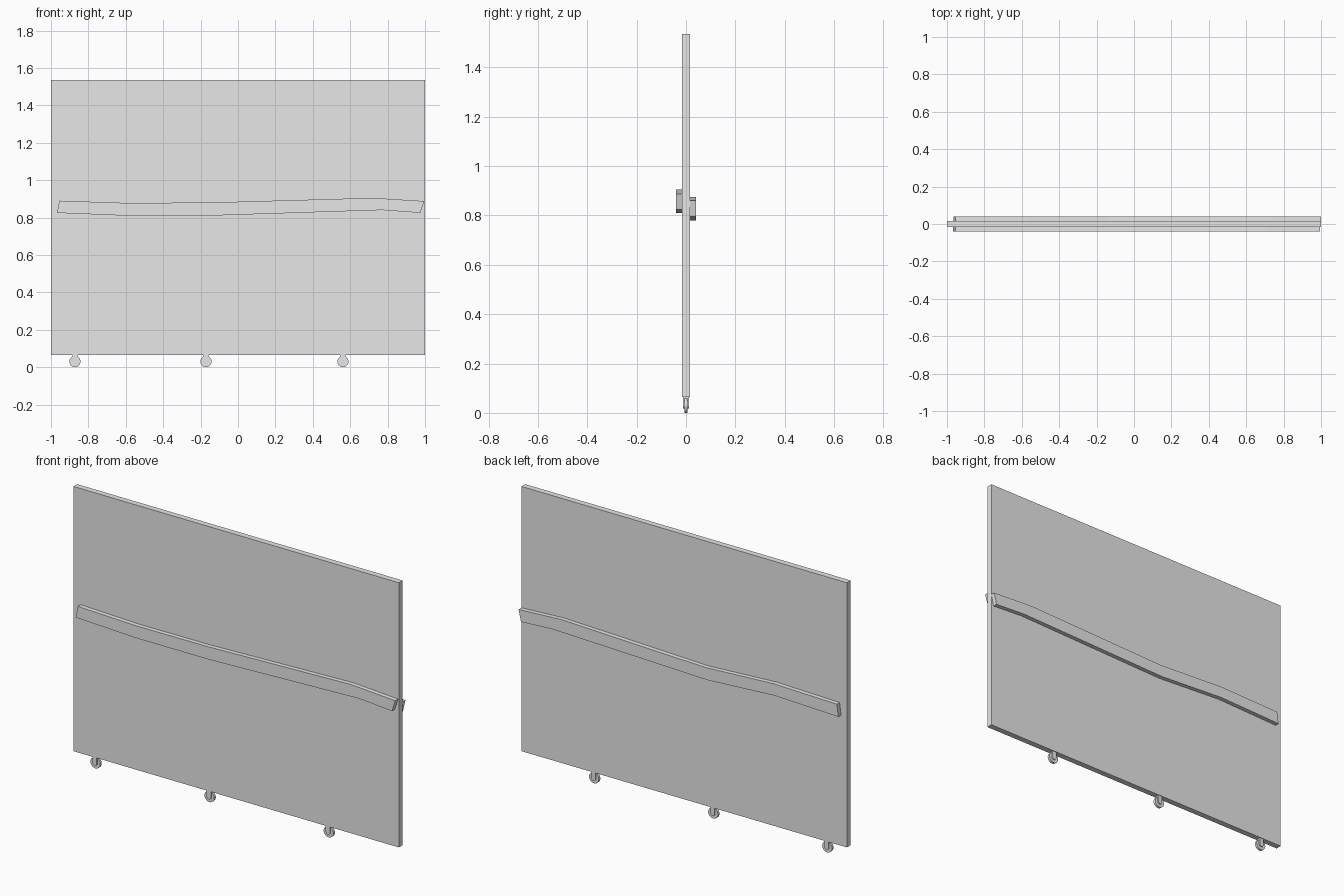
import bpy, bmesh, math
from mathutils import Matrix

cube = bpy.data.objects.get("Cube")
if cube:
    bpy.data.objects.remove(cube, do_unlink=True)

grey = bpy.data.materials.new("light_grey")
grey.use_nodes = True
colour = (0.8, 0.8, 0.8, 1)
grey.diffuse_color = colour
grey.node_tree.nodes["Principled BSDF"].inputs["Base Color"].default_value = colour


def finish(name, bm):
    bmesh.ops.recalc_face_normals(bm, faces=bm.faces)
    mesh = bpy.data.meshes.new(name)
    bm.to_mesh(mesh)
    bm.free()
    mesh.materials.append(grey)
    obj = bpy.data.objects.new(name, mesh)
    bpy.context.collection.objects.link(obj)
    return obj


def box(name, size, centre):
    bm = bmesh.new()
    bmesh.ops.create_cube(bm, size=1, matrix=Matrix.Translation(centre) @ Matrix.Diagonal((*size, 1)))
    return finish(name, bm)


def rail(name, top, bottom, y0, y1):
    # Strip of quads between two edge lines, extruded in y
    bm = bmesh.new()
    upper = [bm.verts.new((x, y0, z)) for x, z in top]
    lower = [bm.verts.new((x, y0, z)) for x, z in bottom]
    bm.faces.new(upper + lower[::-1])
    out = bmesh.ops.extrude_face_region(bm, geom=bm.faces[:])
    moved = [g for g in out["geom"] if isinstance(g, bmesh.types.BMVert)]
    bmesh.ops.translate(bm, verts=moved, vec=(0, y1 - y0, 0))
    return finish(name, bm)


def disc(name, radius, depth, centre):
    bm = bmesh.new()
    turn = Matrix.Translation(centre) @ Matrix.Rotation(math.pi / 2, 4, "X")
    bmesh.ops.create_cone(bm, cap_ends=True, segments=24, radius1=radius,
                          radius2=radius, depth=depth, matrix=turn)
    obj = finish(name, bm)
    bpy.ops.object.select_all(action="DESELECT")
    obj.select_set(True)
    bpy.context.view_layer.objects.active = obj
    bpy.ops.object.shade_smooth_by_angle()
    return obj


# Main board
box("board", (2, 0.033, 1.47), (0, 0, 0.8))

# Wavy rails on both faces
rail("front_rail",
     [(-0.955, 0.89), (-0.6, 0.878), (-0.16, 0.88), (0.72, 0.905), (0.995, 0.888)],
     [(-0.968, 0.825), (-0.6, 0.81), (-0.15, 0.81), (0.77, 0.84), (0.975, 0.825)],
     -0.016, -0.041)
rail("back_rail",
     [(-0.955, 0.858), (-0.57, 0.868), (-0.15, 0.846), (0.74, 0.875), (1.0, 0.861)],
     [(-0.965, 0.79), (-0.57, 0.803), (-0.16, 0.779), (0.79, 0.807), (0.985, 0.796)],
     0.016, 0.041)

# Casters: wheel between two fork cheeks with a bridge above
for i, x in enumerate((-0.872, -0.171, 0.561), 1):
    disc(f"wheel_{i}", 0.03, 0.014, (x, 0, 0.03))
    box(f"fork_bridge_{i}", (0.026, 0.026, 0.01), (x, 0, 0.063))
    for side, label in ((-1, "front"), (1, "back")):
        box(f"fork_{label}_{i}", (0.026, 0.006, 0.036), (x, side * 0.01, 0.048))
        disc(f"axle_cap_{label}_{i}", 0.013, 0.006, (x, side * 0.01, 0.03))
